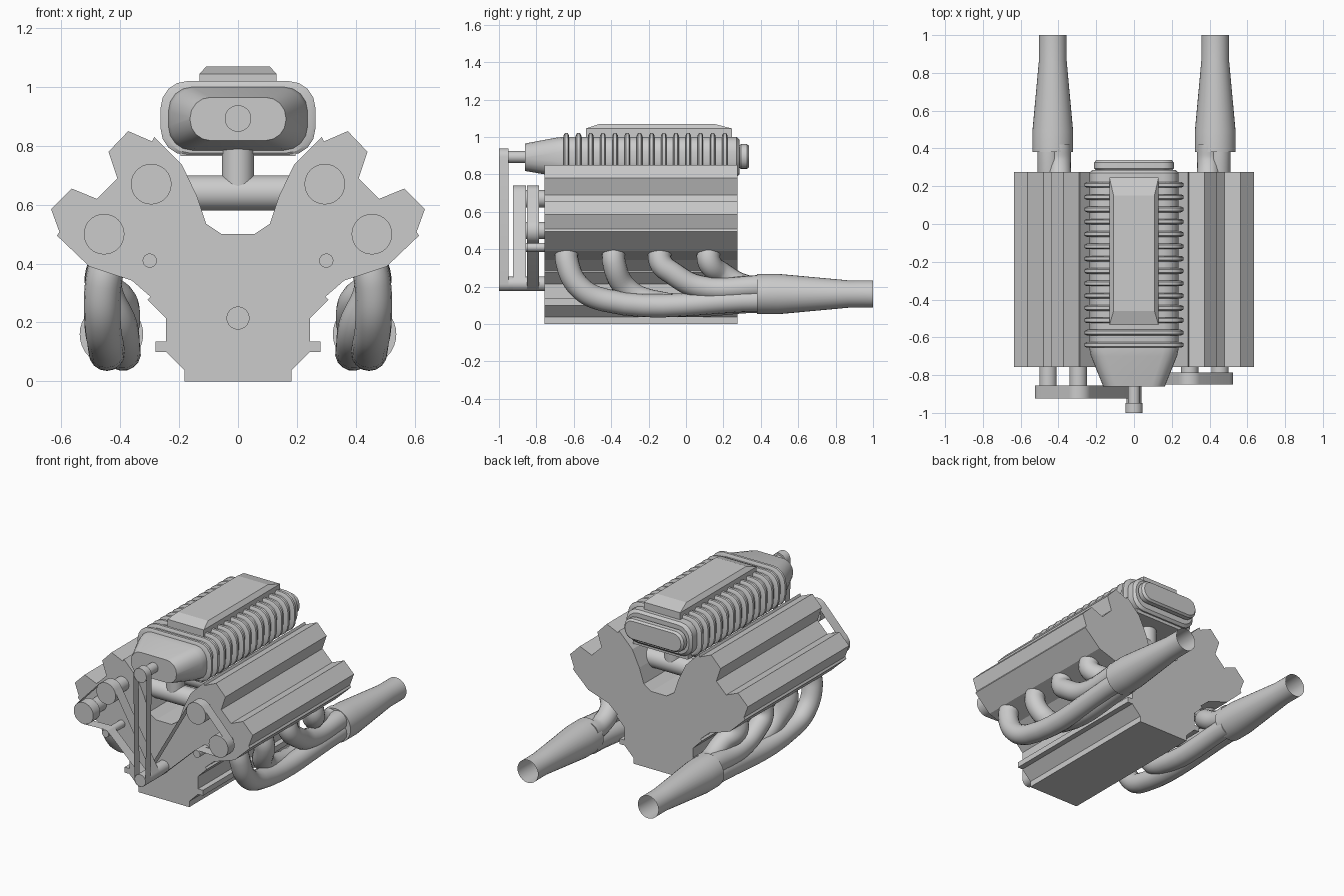
import bpy, bmesh, math
from mathutils import Vector

if "Cube" in bpy.data.objects:
    bpy.data.objects.remove(bpy.data.objects["Cube"])

TAU = math.tau


def finish(bm, name, angle=30):
    bmesh.ops.recalc_face_normals(bm, faces=bm.faces)
    me = bpy.data.meshes.new(name)
    bm.to_mesh(me)
    bm.free()
    ob = bpy.data.objects.new(name, me)
    bpy.context.collection.objects.link(ob)
    smooth(ob, angle)
    return ob


def smooth(ob, angle=30):
    bpy.ops.object.select_all(action='DESELECT')
    ob.select_set(True)
    bpy.context.view_layer.objects.active = ob
    bpy.ops.object.shade_smooth_by_angle(angle=math.radians(angle))


def loft(name, rings, front=True, back=True, angle=30):
    """rings: list of (y, [(x, z), ...]) joined along y."""
    bm = bmesh.new()
    loops = [[bm.verts.new((x, y, z)) for x, z in pts] for y, pts in rings]
    n = len(loops[0])
    for a, b in zip(loops, loops[1:]):
        for i in range(n):
            bm.faces.new((a[i], a[(i + 1) % n], b[(i + 1) % n], b[i]))
    if front:
        bm.faces.new(loops[0])
    if back:
        bm.faces.new(loops[-1])
    return finish(bm, name, angle)


def circle(x, z, r, n=32):
    return [(x + r * math.cos(TAU * i / n), z + r * math.sin(TAU * i / n)) for i in range(n)]


def rounded(hx, z0, z1, r, seg=4):
    """Rounded rectangle centred on x = 0."""
    pts = []
    for k, (cx, cz) in enumerate([(hx - r, z1 - r), (r - hx, z1 - r), (r - hx, z0 + r), (hx - r, z0 + r)]):
        for i in range(seg + 1):
            a = (k + i / seg) * TAU / 4
            pts.append((cx + r * math.cos(a), cz + r * math.sin(a)))
    return pts


def shaft(name, x, z, *steps):
    """Stepped cylinder along y, steps are (y, radius)."""
    return loft(name, [(y, circle(x, z, r)) for y, r in steps])


def tube(name, pts, r):
    cu = bpy.data.curves.new(name, 'CURVE')
    cu.dimensions = '3D'
    cu.bevel_depth, cu.bevel_resolution, cu.resolution_u = r, 6, 8
    cu.use_fill_caps = True
    sp = cu.splines.new('BEZIER')
    sp.bezier_points.add(len(pts) - 1)
    for bp, p in zip(sp.bezier_points, pts):
        bp.co = p
        bp.handle_left_type = bp.handle_right_type = 'AUTO'
    ob = bpy.data.objects.new(name, cu)
    bpy.context.collection.objects.link(ob)
    bpy.ops.object.select_all(action='DESELECT')
    ob.select_set(True)
    bpy.context.view_layer.objects.active = ob
    bpy.ops.object.convert(target='MESH')
    smooth(bpy.context.object)


def belt(name, wheels, y0, y1):
    """Thin strip around wheels (x, z, r) in counter-clockwise order; r < 0 bends it inward."""
    n, normals, pts = len(wheels), [], []
    for i in range(n):
        a, b = wheels[i], wheels[(i + 1) % n]
        d = Vector((b[0] - a[0], b[1] - a[1]))
        t = (a[2] - b[2]) / d.length
        d.normalize()
        v = d * t + Vector((d.y, -d.x)) * math.sqrt(1 - t * t)
        normals.append(math.atan2(v.y, v.x))
    for i, (x, z, r) in enumerate(wheels):
        a0 = normals[i - 1]
        sweep = (normals[i] - a0) % TAU
        if r < 0:
            sweep -= TAU
        for k in range(11):
            a = a0 + sweep * k / 10
            pts.append((x + r * math.cos(a), z + r * math.sin(a)))
    loft(name, [(y0, pts), (y1, pts)], False, False)


# engine block with both cylinder heads
half = [(.055, .5), (.108, .535), (.14, .63), (.19, .735), (.285, .83), (.292, .815),
        (.373, .85), (.44, .78), (.41, .69), (.48, .62), (.565, .655), (.635, .585),
        (.607, .508), (.615, .495), (.505, .39), (.36, .342), (.297, .287), (.307, .277),
        (.245, .215), (.245, .135), (.28, .135), (.28, .1), (.245, .1), (.182, .037), (.182, 0)]
profile = half + [(-x, z) for x, z in reversed(half)]
loft("engine_block", [(-.757, profile), (.276, profile)], angle=5)

# blower housing with tapered nose and stepped rear cap
loft("blower_housing", [
    (-.86, rounded(.163, .818, .965, .07)), (-.70, rounded(.228, .79, .995, .08)),
    (-.66, rounded(.236, .785, 1.0, .08)), (.27, rounded(.236, .785, 1.0, .08)),
    (.285, rounded(.222, .8, .985, .08)), (.285, rounded(.2, .835, .955, .055)),
    (.295, rounded(.212, .828, .962, .06)), (.325, rounded(.212, .828, .962, .06)),
    (.338, rounded(.2, .838, .952, .055))])
for i in range(14):
    y = -.64 + i * .0652
    loft("cooling_rib", [
        (y - .015, rounded(.25, .776, 1.008, .085)), (y - .008, rounded(.263, .768, 1.02, .09)),
        (y + .008, rounded(.263, .768, 1.02, .09)), (y + .015, rounded(.25, .776, 1.008, .085))])


def slab(name, levels):
    """Stacked rectangles (z, half width, y0, y1)."""
    bm = bmesh.new()
    rows = [[bm.verts.new(p) for p in ((-h, a, z), (h, a, z), (h, b, z), (-h, b, z))]
            for z, h, a, b in levels]
    for r, s in zip(rows, rows[1:]):
        for i in range(4):
            bm.faces.new((r[i], r[(i + 1) % 4], s[(i + 1) % 4], s[i]))
    bm.faces.new(rows[0])
    bm.faces.new(rows[-1])
    finish(bm, name, 5)


slab("blower_top_plate", [(.98, .13, -.535, .245), (1.045, .13, -.535, .245), (1.07, .108, -.46, .15)])
slab("blower_base_flange", [(.765, .195, -.65, .26), (.79, .195, -.65, .26)])

ports = (-.635, -.385, -.135, .125)

# intake tee pipes under the blower
for y in ports:
    for name, r, depth, z, rot in (("intake_riser", .055, .16, .72, 0), ("intake_runner", .06, .42, .64, math.pi / 2)):
        bpy.ops.mesh.primitive_cylinder_add(vertices=28, radius=r, depth=depth, location=(0, y, z), rotation=(0, rot, 0))
        bpy.context.object.name = name
        smooth(bpy.context.object)

# exhaust headers and open collectors
ends = ((.45, .128), (.395, .122), (.45, .2), (.395, .2))
for s in (-1, 1):
    for y, (xt, zt) in zip(ports, ends):
        tube("exhaust_pipe", [(s * .44, y, .42), (s * .458, y, .33),
                              (s * (xt + .01), y + .065, zt + .07), (s * xt, y + .2, zt),
                              (s * xt, .42, zt)], .062)
    loft("exhaust_collector", [(.38, circle(s * .43, .16, .108)), (.49, circle(s * .43, .16, .108)),
                               (.87, circle(s * .43, .16, .073)), (1.0, circle(s * .43, .16, .073))], back=False)

# crank and blower pulleys
shaft("crank_pulley", 0, .215, (-.998, .039), (-.74, .039))
shaft("blower_pulley", 0, .893, (-.998, .045), (-.95, .045), (-.95, .032), (-.85, .032))
belt("blower_belt", [(0, .215, .04), (0, .893, .046)], -1.0, -.948)

# camshaft pulleys, idlers and timing belts, one bank set further forward
cams = [(.455, .5), (.295, .67)]
for s, y0, y1 in ((-1, -.925, -.855), (1, -.85, -.785)):
    for x, z in cams:
        shaft("cam_pulley", s * x, z, (y0, .069), (y1, .069), (y1, .046), (-.74, .046))
    shaft("belt_idler", s * .3, .41, (y0, .024), (-.74, .024))
    wheels = [(0, .215, .04), (s * .3, .41, -.025), (s * .455, .5, .07), (s * .295, .67, .07)]
    belt("timing_belt", wheels if s > 0 else wheels[::-1], y0, y1)
